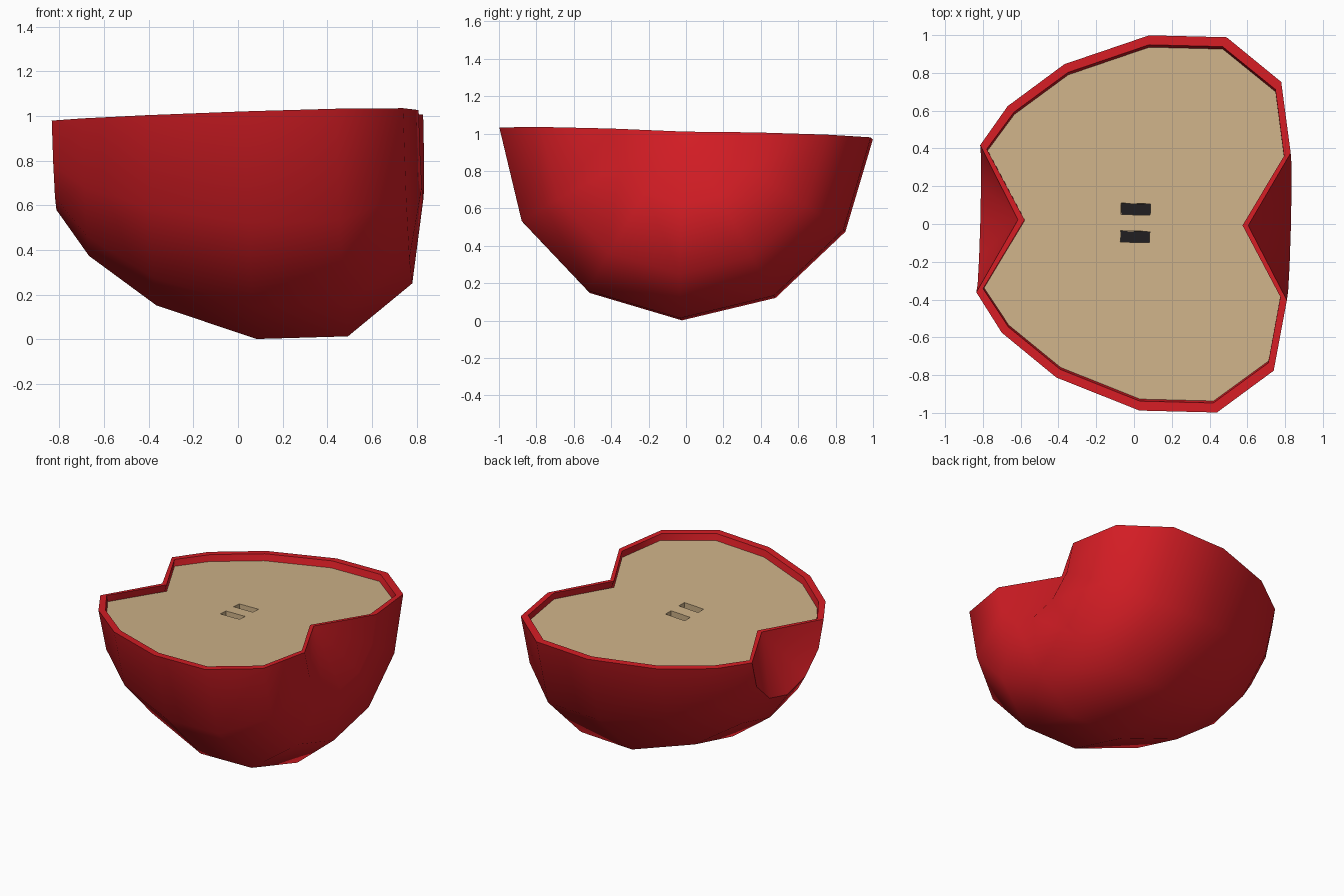
import bpy, bmesh, math
from mathutils import Matrix, Vector

if "Cube" in bpy.data.objects:
    bpy.data.objects.remove(bpy.data.objects["Cube"])

# (axis position, radius) of the skin, outside and inside
OUTER = [(-0.615, 0), (-0.825, 0.39), (-0.685, 0.60), (-0.39, 0.83), (0.055, 0.994),
         (0.465, 0.994), (0.76, 0.765), (0.82, 0.39), (0.605, 0)]
INNER = [(-0.58, 0), (-0.79, 0.37), (-0.65, 0.57), (-0.37, 0.787), (0.055, 0.944),
         (0.445, 0.944), (0.73, 0.725), (0.785, 0.373), (0.575, 0)]
STEPS = 6
FLESH_Z = -0.045
PIT_DEPTH = 0.045

# slight tilt of the whole half fruit
PLACE = (Matrix.Translation((0, 0.007, 0.993)) @ Matrix.Rotation(-0.0275, 4, 'X')
         @ Matrix.Rotation(-0.028, 4, 'Y') @ Matrix.Rotation(-0.026, 4, 'Z'))


def material(name, rgb):
    m = bpy.data.materials.new(name)
    m.diffuse_color = (*rgb, 1)
    m.use_nodes = True
    m.node_tree.nodes["Principled BSDF"].inputs["Base Color"].default_value = m.diffuse_color
    return m


def finish(name, bm, mat=None):
    bmesh.ops.remove_doubles(bm, verts=bm.verts, dist=1e-5)
    bmesh.ops.recalc_face_normals(bm, faces=bm.faces)
    me = bpy.data.meshes.new(name)
    bm.to_mesh(me)
    bm.free()
    ob = bpy.data.objects.new(name, me)
    bpy.context.collection.objects.link(ob)
    if mat:
        me.materials.append(mat)
    ob.matrix_world = PLACE
    return ob


def add_box(bm, centre, size):
    bmesh.ops.create_cube(bm, size=1, matrix=Matrix.Translation(centre)
                          @ Matrix.Diagonal((*size, 1)))


red = material("skin_red", (0.66, 0.012, 0.018))
tan = material("flesh_tan", (0.62, 0.45, 0.25))
black = material("seed_black", (0.015, 0.013, 0.015))

# skin: closed wall section turned through half a circle, rim quads at both ends
bm = bmesh.new()
section = OUTER + INNER[::-1]
rings = []
for s in range(STEPS + 1):
    a = math.pi * s / STEPS
    rings.append([bm.verts.new((x, r * math.cos(a), -r * math.sin(a))) for x, r in section])
n = len(OUTER)
for r0, r1 in zip(rings, rings[1:]):
    for i in range(len(section) - 1):
        if i != n - 1:
            bm.faces.new((r0[i], r0[i + 1], r1[i + 1], r1[i]))
for ring in (rings[0], rings[-1]):
    for i in range(n - 1):
        bm.faces.new((ring[i], ring[i + 1], ring[-2 - i], ring[-1 - i]))
bmesh.ops.remove_doubles(bm, verts=bm.verts, dist=1e-5)
bmesh.ops.dissolve_degenerate(bm, edges=bm.edges, dist=1e-5)
skin = finish("skin", bm, red)
bpy.context.view_layer.objects.active = skin
skin.select_set(True)
bpy.ops.object.shade_smooth_by_angle(angle=math.radians(60))

# flesh: flat slab sunk just below the rim
bm = bmesh.new()
outline = INNER + [(x, -r) for x, r in INNER[-2:0:-1]]
face = bm.faces.new([bm.verts.new((x, y, FLESH_Z)) for x, y in outline])
slab = bmesh.ops.extrude_face_region(bm, geom=[face], use_keep_orig=True)
bmesh.ops.translate(bm, vec=Vector((0, 0, -0.08)),
                    verts=[v for v in slab["geom"] if isinstance(v, bmesh.types.BMVert)])
flesh = finish("flesh", bm, tan)

# seed pits cut into the flesh, each with a dark seed on its floor
bm = bmesh.new()
for y in (-0.073, 0.073):
    add_box(bm, (0.006, y, FLESH_Z), (0.155, 0.06, 2 * PIT_DEPTH))
cutter = finish("seed_pit_cutter", bm, tan)
cut = flesh.modifiers.new("seed_pits", 'BOOLEAN')
cut.operation = 'DIFFERENCE'
cut.solver = 'EXACT'
cut.object = cutter
cutter.hide_render = True
cutter.display_type = 'WIRE'
for name, y in (("front_seed", -0.073), ("back_seed", 0.073)):
    bm = bmesh.new()
    add_box(bm, (0.006, y, FLESH_Z - PIT_DEPTH), (0.153, 0.058, 0.012))
    finish(name, bm, black)
